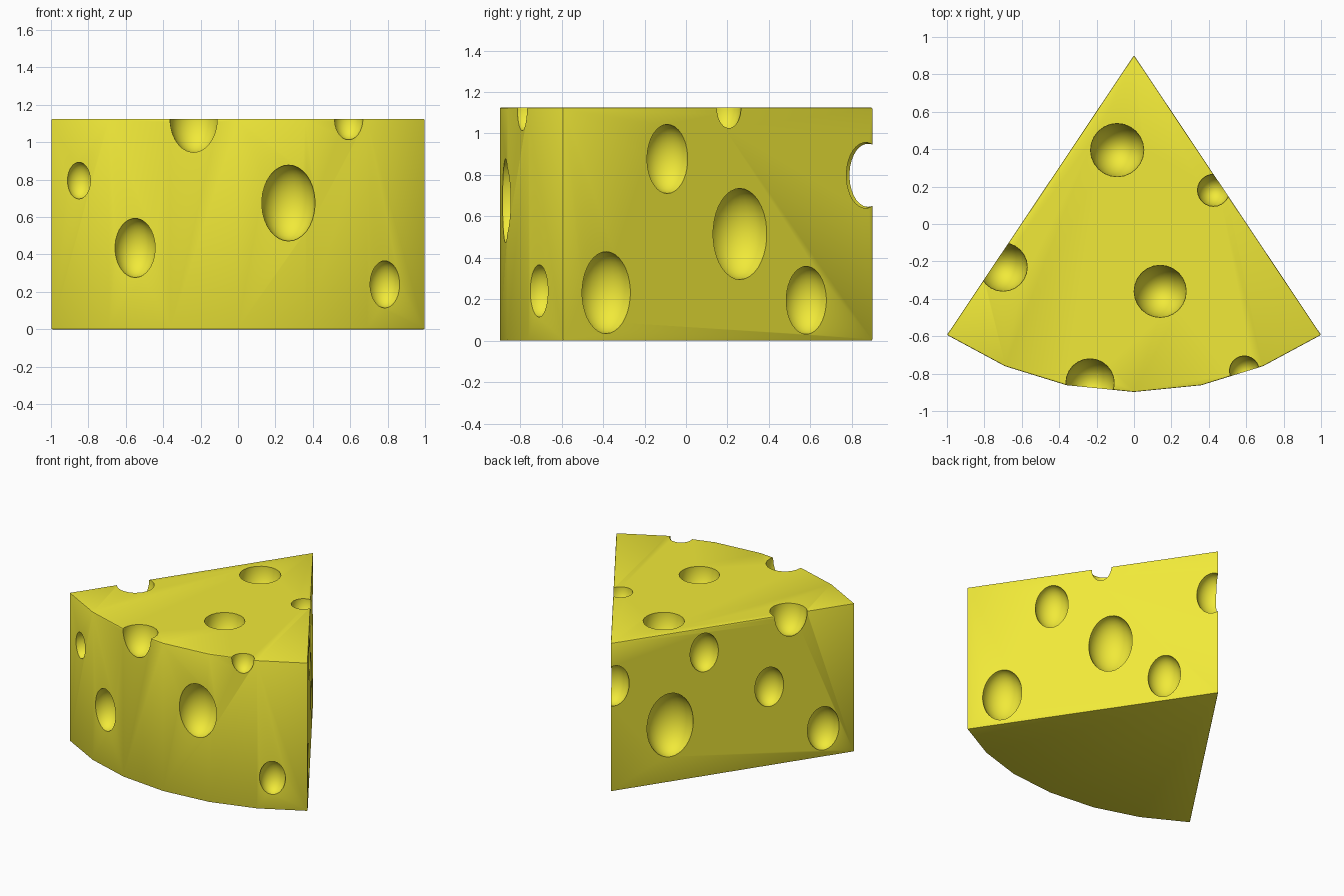
import bpy, bmesh, math
from mathutils import Matrix

if "Cube" in bpy.data.objects:
    bpy.data.objects.remove(bpy.data.objects["Cube"])

H = 1.125

# wedge body: plan outline extruded upward
arc = [(1, -0.593), (0.69, -0.76), (0.36, -0.862), (0, -0.898)]
outline = [(0, 0.902)] + [(-x, y) for x, y in arc] + [(x, y) for x, y in arc[-2::-1]]
bm = bmesh.new()
base = bm.faces.new([bm.verts.new((x, y, 0)) for x, y in outline])
top = bmesh.ops.extrude_face_region(bm, geom=[base])
bmesh.ops.translate(bm, vec=(0, 0, H),
                    verts=[g for g in top["geom"] if isinstance(g, bmesh.types.BMVert)])
bmesh.ops.recalc_face_normals(bm, faces=bm.faces)
# tiny softened rim around top, bottom and the three corners
sharp = [e for e in bm.edges if e.calc_face_angle(0) > math.radians(40)]
bmesh.ops.bevel(bm, geom=sharp, offset=0.006, segments=2, profile=0.5, affect='EDGES')
mesh = bpy.data.meshes.new("cheese_wedge")
bm.to_mesh(mesh)
bm.free()
cheese = bpy.data.objects.new("cheese_wedge", mesh)
bpy.context.collection.objects.link(cheese)

# holes: (x, y, z, radius), taller than wide
holes = [
    # top face
    (-0.09, 0.395, H, 0.143), (0.14, -0.36, H, 0.14), (-0.7, -0.23, H, 0.13),
    (0.425, 0.18, H, 0.086), (-0.235, -0.85, H, 0.13), (0.59, -0.785, H, 0.08),
    # rind
    (-0.55, -0.802, 0.435, 0.113), (0.27, -0.868, 0.675, 0.145),
    (-0.85, -0.672, 0.795, 0.07), (0.785, -0.708, 0.24, 0.09),
    # tip
    (0.012, 0.86, 0.798, 0.114),
]
# right cut face, given by y; left cut face, given by fraction from the tip
for y, z, r in [(-0.09, 0.877, 0.119), (0.26, 0.515, 0.157),
                (-0.385, 0.232, 0.141), (0.58, 0.195, 0.117)]:
    holes.append(((0.9 - y) / 1.493, y, z, r))
for t, z, r in [(0.243, 0.431, 0.172), (0.383, 0.939, 0.105),
                (0.65, 0.597, 0.107), (0.872, 0.215, 0.118)]:
    holes.append((-t, 0.9 - 1.493 * t, z, r))

bm = bmesh.new()
for x, y, z, r in holes:
    m = Matrix.Translation((x, y, z)) @ Matrix.Diagonal((r, r, r * 1.4, 1))
    bmesh.ops.create_uvsphere(bm, u_segments=24, v_segments=17, radius=1, matrix=m)
mesh = bpy.data.meshes.new("hole_cutter")
bm.to_mesh(mesh)
bm.free()
cutter = bpy.data.objects.new("hole_cutter", mesh)
bpy.context.collection.objects.link(cutter)

# colour
mat = bpy.data.materials.new("cheese_yellow")
mat.diffuse_color = (0.88, 0.82, 0.04, 1)
mat.use_nodes = True
mat.node_tree.nodes["Principled BSDF"].inputs["Base Color"].default_value = mat.diffuse_color
cheese.data.materials.append(mat)
cutter.data.materials.append(mat)

# carve, then drop the cutter
mod = cheese.modifiers.new("holes", 'BOOLEAN')
mod.object = cutter
mod.operation = 'DIFFERENCE'
mod.solver = 'EXACT'
bpy.context.view_layer.objects.active = cheese
cheese.select_set(True)
bpy.ops.object.modifier_apply(modifier=mod.name)
bpy.data.objects.remove(cutter)
bpy.ops.object.shade_smooth_by_angle(angle=math.radians(30))
